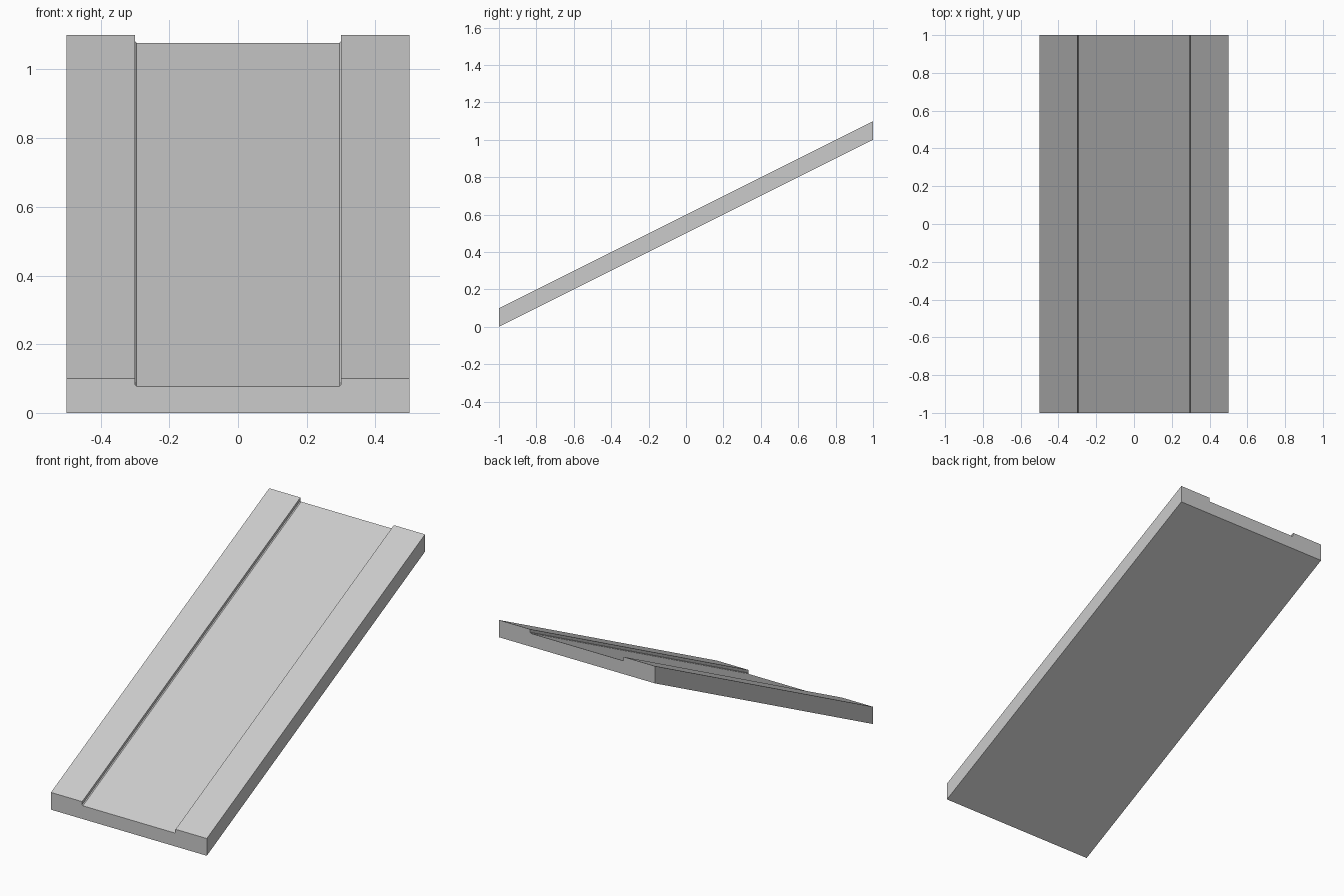
import bpy, bmesh

if "Cube" in bpy.data.objects:
    bpy.data.objects.remove(bpy.data.objects["Cube"])

WIDTH, RUN, RISE = 0.5, 1.0, 1.0      # half width, half length, total climb
RIM, FLOOR, INNER, CHAMFER = 0.1, 0.077, 0.3, 0.005

# Cross-section of the ramp: right half of the top, then mirrored
half = [(WIDTH, 0), (WIDTH, RIM), (INNER, RIM),
        (INNER, FLOOR + CHAMFER), (INNER - CHAMFER, FLOOR)]
profile = half + [(-x, z) for x, z in reversed(half)]

# Sweep the section up the slope, keeping both ends vertical
bm = bmesh.new()
section = bm.faces.new([bm.verts.new((x, -RUN, z)) for x, z in profile])
swept = bmesh.ops.extrude_face_region(bm, geom=[section], use_keep_orig=True)
end_verts = [g for g in swept["geom"] if isinstance(g, bmesh.types.BMVert)]
bmesh.ops.translate(bm, verts=end_verts, vec=(0, 2 * RUN, RISE))
bmesh.ops.recalc_face_normals(bm, faces=bm.faces)

# Ramp with raised side rims
mesh = bpy.data.meshes.new("sloped_channel_ramp")
bm.to_mesh(mesh)
bm.free()
ramp = bpy.data.objects.new("sloped_channel_ramp", mesh)
bpy.context.collection.objects.link(ramp)
